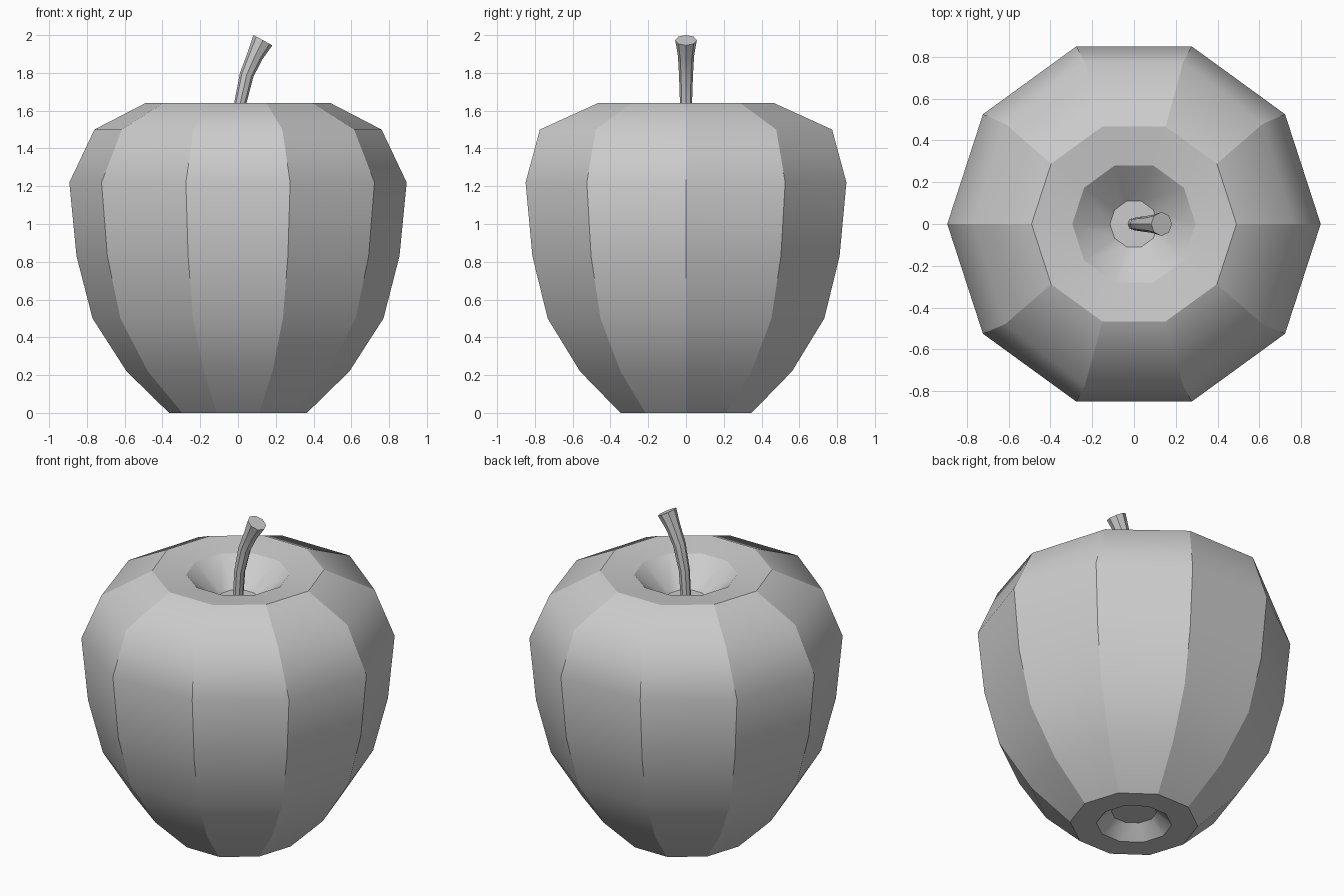
import bpy, bmesh
from math import cos, sin, pi
from mathutils import Vector

if "Cube" in bpy.data.objects:
    bpy.data.objects.remove(bpy.data.objects["Cube"])


def loft(name, rings, sharp_rings, sharp_sides):
    """Skin a stack of point rings, cap both ends, mark the hard edges."""
    bm = bmesh.new()
    rows = [[bm.verts.new(p) for p in ring] for ring in rings]
    n = len(rows[0])
    for a, b in zip(rows, rows[1:]):
        for i in range(n):
            j = (i + 1) % n
            bm.faces.new((a[i], a[j], b[j], b[i]))
    bm.faces.new(rows[0][::-1])
    bm.faces.new(rows[-1])
    for f in bm.faces:
        f.smooth = True
    bmesh.ops.recalc_face_normals(bm, faces=bm.faces)
    for k, row in enumerate(rows):
        for i in range(n):
            if k in sharp_rings:
                bm.edges.get((row[i], row[(i + 1) % n])).smooth = False
            if k in sharp_sides:
                bm.edges.get((row[i], rows[k + 1][i])).smooth = False
    mesh = bpy.data.meshes.new(name)
    bm.to_mesh(mesh)
    bm.free()
    obj = bpy.data.objects.new(name, mesh)
    bpy.context.collection.objects.link(obj)
    return obj


# Fruit body: ten-sided profile (radius, height, depth stretch),
# from the bottom dimple, up the flank, into the stem hollow
profile = [(0.13, 0.08, 1), (0.215, 0.0, 1), (0.365, 0.0, 1),
           (0.59, 0.22, 1), (0.77, 0.50, 1), (0.855, 0.83, 1),
           (0.893, 1.22, 1), (0.76, 1.50, 1.07), (0.49, 1.64, 1),
           (0.295, 1.615, 1), (0.115, 1.465, 1)]
angles = [2 * pi * i / 10 for i in range(10)]
body = [[(r * cos(a), r * s * sin(a), z) for a in angles] for r, z, s in profile]
loft("apple_body", body, {0, 1, 2, 8, 9, 10}, set(range(2, 8)))

# Stem: eight-sided tube along a curved path (x, z, radius, lean)
path = [(0.0, 1.46, 0.030, 0.0), (0.012, 1.64, 0.032, 0.15),
        (0.046, 1.79, 0.037, 0.30), (0.09, 1.89, 0.043, 0.45),
        (0.132, 1.973, 0.057, 0.5)]
stem = []
for x, z, r, lean in path:
    side = Vector((cos(lean), 0, -sin(lean)))
    stem.append([Vector((x, 0, z)) + side * r * cos(2 * pi * i / 8)
                 + Vector((0, r * sin(2 * pi * i / 8), 0)) for i in range(8)])
loft("stem", stem, {0, 4}, set(range(4)))
